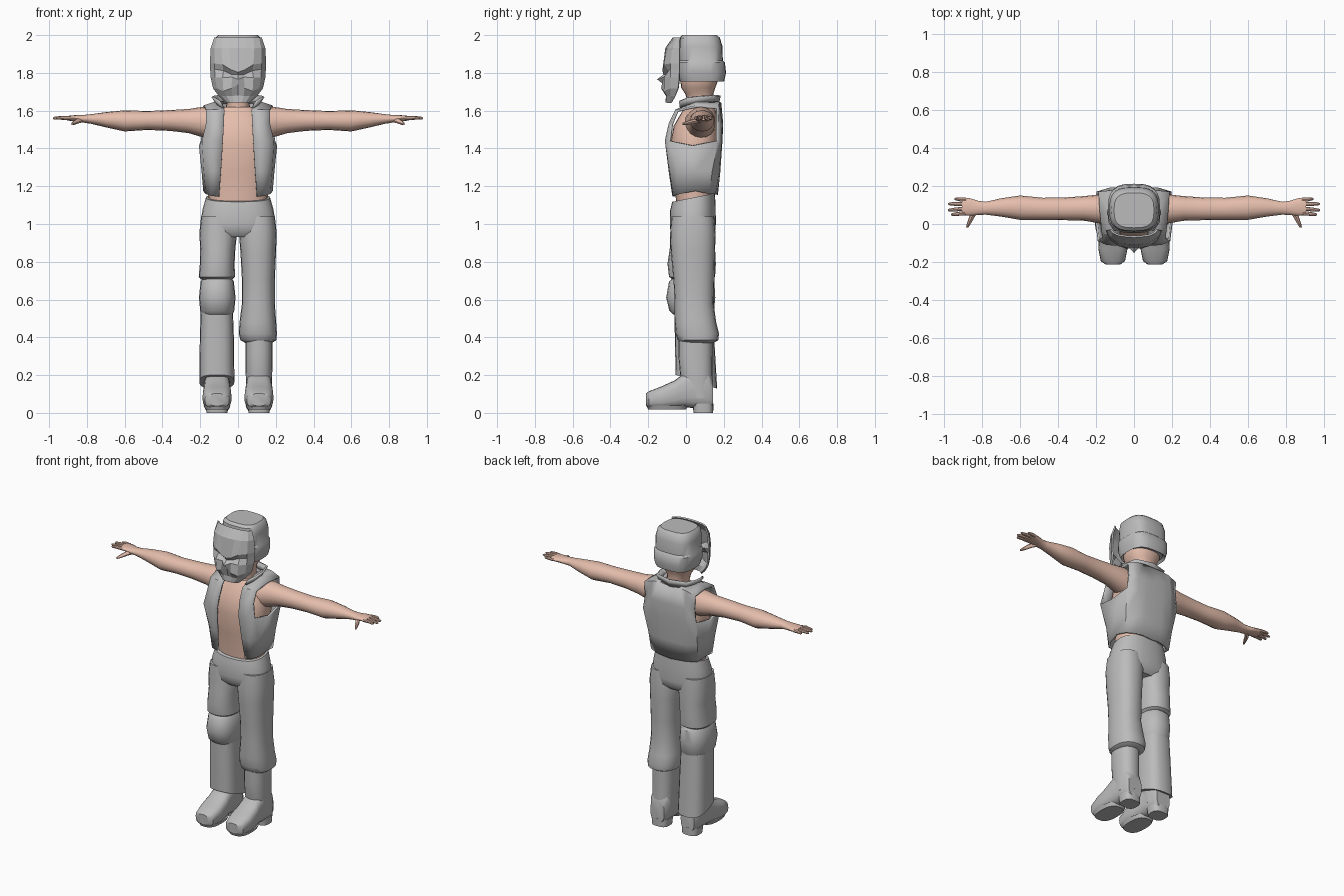
import bpy, bmesh, math


def material(name, rgb):
    m = bpy.data.materials.new(name)
    m.diffuse_color = (*rgb, 1)
    return m


GREY = material("grey_cloth", (0.5, 0.5, 0.5))
SKIN = material("skin", (0.78, 0.51, 0.41))


def finish(name, bm, mat, mirror=False, thick=0, smooth=True):
    """Turn a bmesh into a named, shaded object."""
    bmesh.ops.remove_doubles(bm, verts=bm.verts, dist=0.0005)
    bmesh.ops.recalc_face_normals(bm, faces=bm.faces)
    me = bpy.data.meshes.new(name)
    bm.to_mesh(me)
    bm.free()
    me.materials.append(mat)
    ob = bpy.data.objects.new(name, me)
    bpy.context.collection.objects.link(ob)
    if mirror:
        ob.modifiers.new("mirror", 'MIRROR')
    if thick:
        s = ob.modifiers.new("thickness", 'SOLIDIFY')
        s.thickness = thick
        s.offset = 0
    if smooth:
        bpy.ops.object.select_all(action='DESELECT')
        ob.select_set(True)
        bpy.context.view_layer.objects.active = ob
        bpy.ops.object.shade_smooth_by_angle(angle=math.radians(40))
    return ob


def loft(name, axis, rings, mat, n=20, p=2.4, mirror=False):
    """Skin rings (t, c1, c2, r1, r2[, tilt]) stacked along an axis."""
    bm = bmesh.new()
    loops = []
    for t, c1, c2, r1, r2, *tilt in rings:
        loop = []
        for i in range(n):
            a = 2 * math.pi * i / n
            c, s = math.cos(a), math.sin(a)
            u = r1 * math.copysign(abs(c) ** (2 / p), c)
            v = r2 * math.copysign(abs(s) ** (2 / p), s)
            w = t + (tilt[0] * v if tilt else 0)
            q = {'X': (w, c1 + u, c2 + v), 'Y': (c1 + u, w, c2 + v),
                 'Z': (c1 + u, c2 + v, w)}[axis]
            loop.append(bm.verts.new(q))
        loops.append(loop)
    for a, b in zip(loops, loops[1:]):
        for i in range(n):
            j = (i + 1) % n
            bm.faces.new((a[i], a[j], b[j], b[i]))
    bm.faces.new(loops[0])
    bm.faces.new(loops[-1])
    return finish(name, bm, mat, mirror)


def sheet(name, grids, mat, thick, smooth=True):
    """Mirrored cloth or plate made from grids of points."""
    bm = bmesh.new()
    for rows in grids:
        vs = [[bm.verts.new(q) for q in r] for r in rows]
        for a, b in zip(vs, vs[1:]):
            for i in range(len(a) - 1):
                bm.faces.new((a[i], a[i + 1], b[i + 1], b[i]))
    return finish(name, bm, mat, True, thick, smooth)


def level(z, *pts):
    return [(q[0], q[1], q[2] if len(q) > 2 else z) for q in pts]


# Body
loft("torso", 'Z', [
    (1.06, 0, .045, .15, .095), (1.15, 0, .045, .158, .1), (1.28, 0, .05, .165, .117),
    (1.42, 0, .045, .184, .13), (1.52, 0, .055, .172, .12), (1.58, 0, .065, .14, .095),
    (1.62, 0, .075, .09, .08)], SKIN, 24)
loft("head", 'Z', [
    (1.58, 0, .08, .07, .075), (1.64, 0, .08, .06, .068), (1.69, 0, .07, .068, .075),
    (1.72, 0, .065, .09, .09), (1.76, 0, .07, .106, .1), (1.82, 0, .07, .11, .1)], SKIN)

# Arms and hands
loft("arm", 'X', [
    (.1, .07, 1.525, .085, .08), (.19, .08, 1.54, .075, .08), (.26, .082, 1.545, .065, .064),
    (.36, .08, 1.548, .06, .055), (.48, .08, 1.548, .058, .05), (.6, .086, 1.546, .064, .056),
    (.7, .087, 1.552, .048, .04), (.78, .083, 1.556, .034, .025), (.82, .085, 1.557, .037, .02),
    (.865, .09, 1.56, .046, .016), (.905, .092, 1.56, .046, .012)],
    SKIN, 16, 2.1, True)
for k, (y0, y1, tip) in enumerate([(.057, .05, .963), (.081, .073, .98),
                                   (.105, .106, .978), (.128, .132, .945)]):
    loft(f"finger_{k + 1}", 'X', [
        (.885, y0, 1.56, .011, .011), ((.89 + tip) / 2, (y0 + y1) / 2, 1.562, .0105, .01),
        (tip - .008, y1, 1.56, .008, .008), (tip, y1, 1.56, .004, .004)], SKIN, 8, 2, True)
loft("thumb", 'Y', [
    (.075, .825, 1.552, .02, .014), (.04, .852, 1.543, .015, .013),
    (.005, .868, 1.535, .011, .01), (-.018, .878, 1.53, .006, .006)], SKIN, 8, 2, True)

# Vest: body wrap, shoulder straps and back panel
hem = level(1.16, (.10, -.065, 1.145), (.14, -.062, 1.15), (.165, -.03), (.177, .05, 1.175),
            (.165, .12), (.11, .15), (.06, .16), (0, .162, 1.155))
waist = level(1.28, (.09, -.085), (.14, -.08), (.175, -.045), (.186, .05),
              (.175, .135), (.12, .17), (.06, .175), (0, .175))
chest = level(1.44, (.08, -.105), (.14, -.105), (.186, -.085), (.2, .035, 1.415),
              (.193, .165), (.125, .183), (.06, .186), (0, .186))
straps = [chest[:3],
          level(1.53, (.075, -.085), (.12, -.085), (.168, -.075)),
          level(1.60, (.072, -.052), (.115, -.052), (.168, -.045)),
          level(1.64, (.085, .055, 1.645), (.125, .055), (.178, .055, 1.622)),
          level(1.62, (.07, .17, 1.645), (.125, .172, 1.635), (.185, .165, 1.615)),
          level(1.53, (.06, .188), (.125, .185), (.18, .165)),
          chest[6:3:-1]]
back = [[straps[4][0], (0, .18, 1.64)], [straps[5][0], (0, .19, 1.53)], chest[6:]]
sheet("vest", [[hem, waist, chest], straps, back], GREY, .014)
sheet("collar", [[
    level(1.64, (.075, -.03, 1.61), (.10, .01, 1.625), (.11, .07, 1.635), (.09, .14), (0, .17)),
    level(1.68, (.10, -.035, 1.65), (.13, .01, 1.668), (.135, .07, 1.675), (.11, .15),
          (0, .178))]], GREY, .012)

# Trousers: hips, long leg on one side, short leg on the other
loft("hips", 'Z', [
    (1.14, 0, .04, .17, .113, .2), (1.08, 0, .036, .187, .121, .1), (1.0, 0, .036, .2, .122),
    (.96, 0, .036, .197, .118), (.93, 0, .036, .16, .09)], GREY, 28)
loft("long_trouser_leg", 'Z', [
    (1.04, .107, .036, .088, .113), (.95, .105, .036, .1, .12), (.85, .107, .037, .094, .117),
    (.7, .108, .042, .087, .108), (.58, .108, .043, .087, .103), (.48, .105, .05, .097, .11),
    (.42, .105, .06, .101, .115), (.385, .108, .064, .095, .107), (.37, .11, .06, .07, .085)],
    GREY)
loft("short_trouser_leg", 'Z', [
    (1.04, -.107, .036, .088, .113), (.95, -.105, .036, .1, .12), (.87, -.107, .034, .093, .12),
    (.79, -.11, .03, .092, .128), (.72, -.112, .032, .096, .122),
    (.705, -.112, .032, .08, .1)], GREY)

# Knee pad and shin guard
loft("knee_pad", 'Z', [
    (.715, -.11, .03, .075, .1), (.695, -.11, .03, .088, .12), (.61, -.11, .025, .097, .13),
    (.54, -.11, .03, .09, .118), (.52, -.11, .035, .08, .1)], GREY)
loft("shin_guard", 'Z', [
    (.54, -.112, .04, .085, .102), (.4, -.112, .045, .09, .104),
    (.165, -.112, .055, .093, .11, -.33)], GREY, 20, 2.8)

# Boots
for side, s in (("left", 1), ("right", -1)):
    x = .111 * s
    loft(f"{side}_boot_shaft", 'Z', [
        (.43, x, .05, .072, .09), (.3, x, .05, .072, .09), (.2, x, .055, .07, .086),
        (.08, x, .07, .066, .074)], GREY)
    loft(f"{side}_boot_foot", 'Y', [
        (-.212, x, .07, .04, .033), (-.195, x, .07, .064, .045), (-.13, x, .08, .077, .06),
        (-.06, x, .098, .074, .074), (-.015, x, .118, .069, .088), (.05, x, .13, .067, .105),
        (.12, x, .12, .064, .1), (.143, x, .1, .05, .07)], GREY, 20, 3)
    loft(f"{side}_boot_heel", 'Z', [
        (0, x, .092, .056, .052), (.05, x, .09, .06, .055)], GREY, 20, 3)
    loft(f"{side}_boot_sole", 'Z', [
        (.018, x, -.1, .062, .1), (.04, x, -.1, .072, .11)], GREY, 20, 2.6)

# Helmet with a raised lower band
loft("helmet", 'Z', [
    (1.77, 0, .085, .11, .1), (1.755, 0, .085, .122, .117), (1.8, 0, .082, .134, .13),
    (1.855, 0, .08, .137, .126), (1.866, 0, .08, .129, .115), (1.94, 0, .076, .13, .117),
    (1.985, 0, .072, .121, .108), (2.0, 0, .072, .105, .092)], GREY, 24, 3)

# Faceted face mask with brow, eyes, nose, moustache and chin
sheet("face_mask", [[
    level(1.985, (0, -.066), (.04, -.064), (.08, -.058), (.108, -.046), (.122, -.03)),
    level(1.93, (0, -.105), (.045, -.10), (.085, -.09), (.12, -.07), (.14, -.033)),
    level(1.85, (0, -.118, 1.805), (.035, -.12, 1.818), (.08, -.112, 1.845), (.122, -.08),
          (.145, -.033)),
    level(1.82, (0, -.115, 1.79), (.03, -.092, 1.79), (.075, -.088, 1.812), (.12, -.078),
          (.143, -.033)),
    level(1.775, (0, -.148, 1.765), (.03, -.115), (.08, -.112), (.118, -.08), (.14, -.034)),
    level(1.72, (0, -.113, 1.74), (.035, -.127), (.075, -.112, 1.705), (.108, -.08),
          (.128, -.04)),
    level(1.68, (0, -.10), (.03, -.102), (.06, -.096), (.085, -.08), (.098, -.055)),
    level(1.643, (0, -.105), (.02, -.102), (.038, -.096), (.05, -.086), (.058, -.075))]],
    GREY, .01, False)
